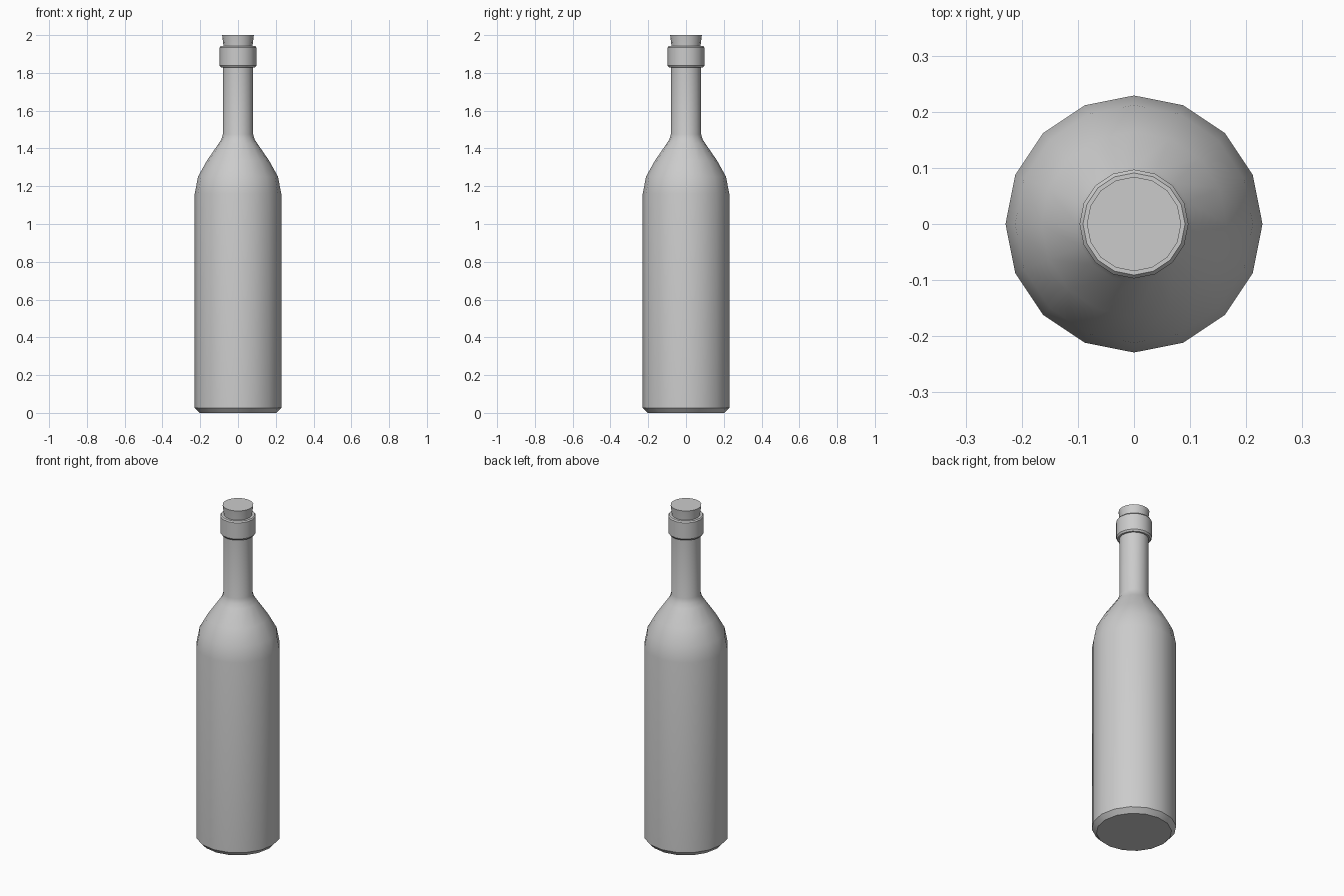
import bpy, bmesh, math

if "Cube" in bpy.data.objects:
    bpy.data.objects.remove(bpy.data.objects["Cube"])

SIDES = 16


def lathe(name, profile):
    """Revolve (radius, z) points around z and cap both ends."""
    bm = bmesh.new()
    rings = []
    for r, z in profile:
        rings.append([bm.verts.new((r * math.cos(2 * math.pi * i / SIDES),
                                    r * math.sin(2 * math.pi * i / SIDES), z))
                      for i in range(SIDES)])
    for low, high in zip(rings, rings[1:]):
        for i in range(SIDES):
            j = (i + 1) % SIDES
            bm.faces.new((low[i], low[j], high[j], high[i]))
    bm.faces.new(rings[0][::-1])
    bm.faces.new(rings[-1])
    mesh = bpy.data.meshes.new(name)
    bm.to_mesh(mesh)
    bm.free()
    obj = bpy.data.objects.new(name, mesh)
    bpy.context.collection.objects.link(obj)
    bpy.ops.object.select_all(action='DESELECT')
    obj.select_set(True)
    bpy.context.view_layer.objects.active = obj
    bpy.ops.object.shade_smooth_by_angle(angle=math.radians(32))
    return obj


# Bottle: chamfered base, body, rounded shoulder, neck and lip collar
lathe("bottle", [
    (0.204, 0.0), (0.229, 0.027),
    (0.229, 1.16), (0.212, 1.25), (0.165, 1.335), (0.103, 1.425),
    (0.088, 1.448), (0.08, 1.475),
    (0.08, 1.828), (0.09, 1.828), (0.097, 1.838),
    (0.097, 1.935), (0.091, 1.942),
])

# Cork: slightly wider at the top
lathe("cork", [(0.076, 1.92), (0.077, 1.945), (0.084, 2.0)])
